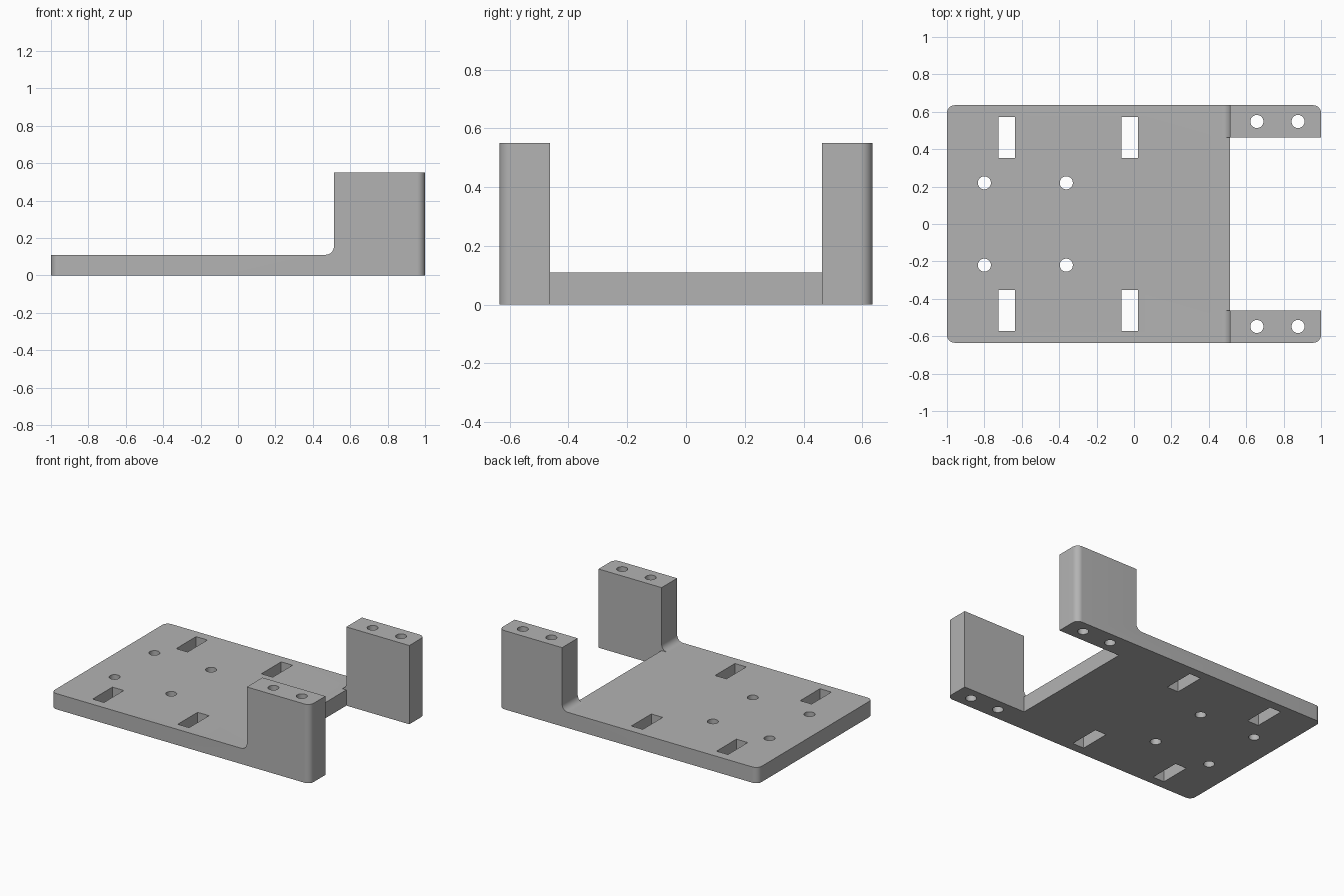
import bpy
import bmesh
from math import cos, sin, pi, radians

cube = bpy.data.objects.get("Cube")
if cube:
    bpy.data.objects.remove(cube, do_unlink=True)

HALF_Y, INNER_Y = 0.635, 0.463      # outer and inner faces of the arms
ARM_X, PLATE_Z, ARM_Z = 0.513, 0.11, 0.55
CORNER, FILLET, HOLE = 0.042, 0.045, 0.035

grey = bpy.data.materials.new("grey plastic")
grey.use_nodes = True
grey.diffuse_color = (0.45, 0.45, 0.45, 1)
grey.node_tree.nodes["Principled BSDF"].inputs["Base Color"].default_value = grey.diffuse_color


def arc(cx, cy, r, start, end, steps=10):
    """Points on an arc, angles in degrees."""
    angles = [radians(start + (end - start) * i / steps) for i in range(steps + 1)]
    return [(cx + r * cos(a), cy + r * sin(a)) for a in angles]


def prism(bm, points, low, high, axis="z"):
    """Extrude a flat outline along z, or an x-z outline along y."""
    def place(p, d):
        return (p[0], p[1], d) if axis == "z" else (p[0], d, p[1])
    face = bm.faces.new([bm.verts.new(place(p, low)) for p in points])
    moved = bmesh.ops.extrude_face_region(bm, geom=[face])["geom"]
    offset = place((0, 0), high - low)
    bmesh.ops.translate(bm, vec=offset, verts=[v for v in moved if isinstance(v, bmesh.types.BMVert)])


def rect(x0, x1, y0, y1):
    return [(x0, y0), (x1, y0), (x1, y1), (x0, y1)]


def make(name, prisms):
    bm = bmesh.new()
    for args in prisms:
        prism(bm, *args)
    bmesh.ops.recalc_face_normals(bm, faces=bm.faces)
    mesh = bpy.data.meshes.new(name)
    bm.to_mesh(mesh)
    bm.free()
    mesh.materials.append(grey)
    obj = bpy.data.objects.new(name, mesh)
    bpy.context.collection.objects.link(obj)
    return obj


def cut(target, cutter):
    cutter.hide_render = True
    mod = target.modifiers.new("cut", "BOOLEAN")
    mod.operation, mod.solver, mod.object = "DIFFERENCE", "EXACT", cutter
    bpy.context.view_layer.objects.active = target
    bpy.ops.object.modifier_apply(modifier=mod.name)
    bpy.data.objects.remove(cutter, do_unlink=True)


# U-shaped outline with rounded outer corners
half = [(ARM_X, INNER_Y), (1, INNER_Y)]
half += arc(1 - CORNER, HALF_Y - CORNER, CORNER, 0, 90)
half += arc(-1 + CORNER, HALF_Y - CORNER, CORNER, 90, 180)
outline = half + [(x, -y) for x, y in reversed(half)]
bracket = make("mounting_bracket", [(outline, 0, ARM_Z)])

# Space above the plate, leaving a fillet at the foot of each arm
space = [(-1.2, PLATE_Z)]
space += arc(ARM_X - FILLET, PLATE_Z + FILLET, FILLET, -90, 0)
space += [(ARM_X, 1), (-1.2, 1)]
cut(bracket, make("space_cutter", [(space, -1, 1, "y")]))

# Flat plate edge between the arms
cut(bracket, make("edge_cutter", [(rect(0.4, 0.6, -INNER_Y, INNER_Y), PLATE_Z, 1)]))

# Slots, plate holes and arm holes, mirrored front to back
openings = []
for side in (-1, 1):
    for x in (-0.68, -0.022):
        openings.append((rect(x - 0.044, x + 0.044, *sorted((side * 0.352, side * 0.571))), -0.2, 1))
    for x, y in ((-0.8, 0.22), (-0.362, 0.22), (0.657, 0.548), (0.877, 0.548)):
        openings.append((arc(x, side * y, HOLE, 0, 348.75, 31), -0.2, 1))
cut(bracket, make("opening_cutter", openings))

# Smooth rounded faces with crisp edges
bpy.ops.object.select_all(action="DESELECT")
bracket.select_set(True)
bpy.context.view_layer.objects.active = bracket
bpy.ops.object.shade_smooth_by_angle(angle=radians(30))
